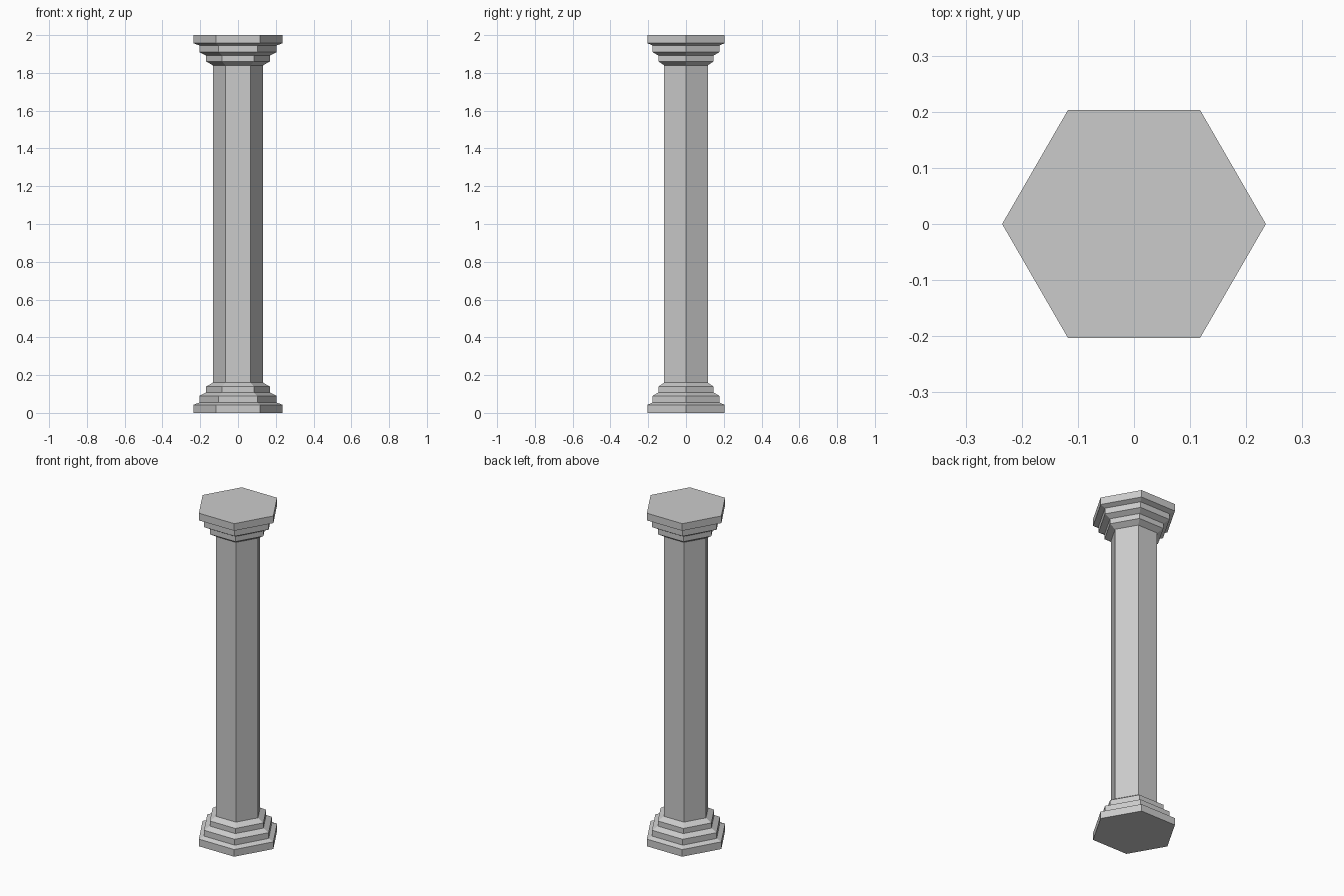
import bpy, bmesh, math

if "Cube" in bpy.data.objects:
    bpy.data.objects.remove(bpy.data.objects["Cube"])

SIDES = 6
HEIGHT = 2.0
SHAFT_R = 0.133

# stepped moulding as (corner radius, height), ground up
MOULDING = [(0.235, 0.0), (0.235, 0.043), (0.204, 0.055), (0.204, 0.09),
            (0.169, 0.108), (0.169, 0.139), (SHAFT_R, 0.16)]


def hex_lathe(name, profile, cap_first=False, cap_last=False):
    """Stack hexagonal rings along z and bridge them with flat faces."""
    bm = bmesh.new()
    rings = []
    for r, z in profile:
        rings.append([bm.verts.new((r * math.cos(math.tau * i / SIDES),
                                    r * math.sin(math.tau * i / SIDES), z))
                      for i in range(SIDES)])
    for a, b in zip(rings, rings[1:]):
        for i in range(SIDES):
            j = (i + 1) % SIDES
            bm.faces.new((a[i], a[j], b[j], b[i]))
    if cap_first:
        bm.faces.new(rings[0][::-1])
    if cap_last:
        bm.faces.new(rings[-1])
    mesh = bpy.data.meshes.new(name)
    bm.to_mesh(mesh)
    bm.free()
    obj = bpy.data.objects.new(name, mesh)
    bpy.context.collection.objects.link(obj)
    return obj


# stepped base
hex_lathe("column_base", MOULDING, cap_first=True)

# plain hexagonal shaft
z0 = MOULDING[-1][1]
hex_lathe("column_shaft", [(SHAFT_R, z0), (SHAFT_R, HEIGHT - z0)])

# capital: the base moulding flipped upside down
hex_lathe("column_capital", [(r, HEIGHT - z) for r, z in reversed(MOULDING)],
          cap_last=True)
